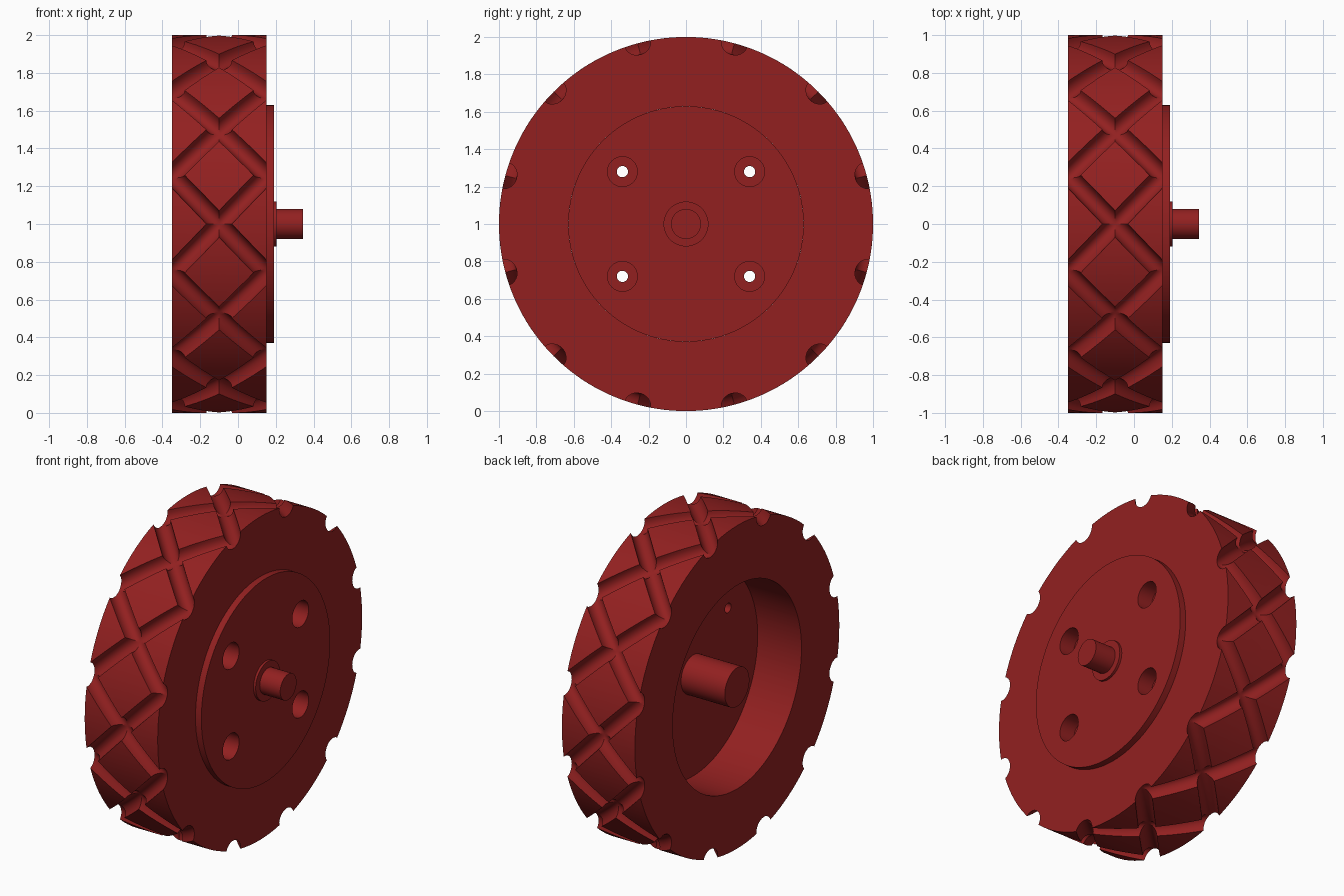
import bpy, bmesh, math

if "Cube" in bpy.data.objects:
    bpy.data.objects.remove(bpy.data.objects["Cube"])

red = bpy.data.materials.new("dark_red")
red.diffuse_color = (0.29, 0.0145, 0.0145, 1)
red.use_nodes = True
red.node_tree.nodes["Principled BSDF"].inputs["Base Color"].default_value = red.diffuse_color
CZ = 1.0          # height of the wheel axis
MID = -0.10       # middle of the tyre along x
HALF = 0.25       # half width of the tyre
BORE = 0.63       # inner radius of the tyre


def make_object(name, bm):
    bmesh.ops.recalc_face_normals(bm, faces=bm.faces)
    mesh = bpy.data.meshes.new(name)
    bm.to_mesh(mesh)
    bm.free()
    mesh.materials.append(red)
    obj = bpy.data.objects.new(name, mesh)
    bpy.context.collection.objects.link(obj)
    return obj


def polar(x, r, a):
    return (x, r * math.cos(a), CZ + r * math.sin(a))


def lathe(name, profile, seg):
    """Revolve (x, radius) points around the wheel axis, with capped ends."""
    bm = bmesh.new()
    rings = [[bm.verts.new(polar(x, r, 2 * math.pi * i / seg)) for i in range(seg)]
             for x, r in profile]
    bm.faces.new(rings[0])
    bm.faces.new(rings[-1])
    for a, b in zip(rings, rings[1:]):
        for i in range(seg):
            j = (i + 1) % seg
            bm.faces.new((a[i], a[j], b[j], b[i]))
    return make_object(name, bm)


def make_tyre():
    """Tread woven on a diagonal grid whose lines follow the two groove directions."""
    m, flat = 6, 8                     # segments per half groove and per block
    n = 2 * m + flat                   # segments per groove spacing
    total = 12 * n                     # twelve grooves each way
    g, depth = 0.27, 0.062             # half groove width (in grid units) and depth

    # one groove spacing: half groove, flat block, half groove
    offs, drop = [], []
    for k in range(n):
        e = min(k, n - k)
        if e <= m:
            phi = math.pi / 2 * e / m
            o, h = g * math.sin(phi), depth * math.cos(phi)
        else:
            o, h = g + (2 - 2 * g) * (e - m) / flat, 0
        offs.append(o if k <= n // 2 else 2 - o)
        drop.append(h)

    def coord(i):
        return 2 * (i // n) + offs[i % n]

    bm = bmesh.new()
    grid = {}
    for i in range(total):
        for d in range(-n, n + 1):
            j = i - d
            p, q = coord(i), coord(j)
            a = math.radians(7.5 * (p + q))
            r = 1 - max(drop[i % n], drop[j % n])
            grid[i, d] = bm.verts.new(polar(MID + HALF * (p - q) / 2, r, a))

    def tri(*corners):
        if all(abs(i - j) <= n for i, j in corners):
            bm.faces.new([grid[i % total, i - j] for i, j in corners])

    for i in range(total):
        for d in range(-n, n + 1):
            j = i - d
            c = ((i, j), (i + 1, j), (i + 1, j + 1), (i, j + 1))
            if (i % n < n // 2) == (j % n < n // 2):
                tri(c[0], c[1], c[2])
                tri(c[0], c[2], c[3])
            else:
                tri(c[0], c[1], c[3])
                tri(c[1], c[2], c[3])

    # side walls and bore, sharing the angles of the tread borders
    inner = {}
    for side in (-1, 1):
        # start index chosen so both borders begin at the same angle
        start = 0 if side < 0 else n
        rim = [grid[(start + k) % total, side * n] for k in range(total)]
        ring = []
        for v in rim:
            a = math.atan2(v.co.z - CZ, v.co.y)
            ring.append(bm.verts.new(polar(MID + side * HALF, BORE, a)))
        for k in range(total):
            l = (k + 1) % total
            bm.faces.new((rim[k], rim[l], ring[l], ring[k]))
        inner[side] = ring
    for k in range(total):
        l = (k + 1) % total
        bm.faces.new((inner[-1][k], inner[-1][l], inner[1][l], inner[1][k]))
    return make_object("tyre", bm)


def cut(obj, cutter):
    mod = obj.modifiers.new("cut", 'BOOLEAN')
    mod.operation = 'DIFFERENCE'
    mod.solver = 'EXACT'
    mod.object = cutter
    bpy.context.view_layer.objects.active = obj
    bpy.ops.object.modifier_apply(modifier=mod.name)
    bpy.data.objects.remove(cutter)


def smooth(obj):
    bpy.ops.object.select_all(action='DESELECT')
    obj.select_set(True)
    bpy.context.view_layer.objects.active = obj
    bpy.ops.object.shade_smooth_by_angle(angle=math.radians(30))


# tyre with crossing grooves
tyre = make_tyre()

# hub plate with four stepped bolt holes
plate = lathe("hub_plate", [(-0.05, BORE), (0.19, BORE)], 120)
for sy in (-1, 1):
    for sz in (-1, 1):
        hole = lathe("hole_cutter", [(-0.2, 0.03), (0.09, 0.03), (0.09, 0.08), (0.3, 0.08)], 32)
        hole.location = (0, sy * 0.34, sz * 0.28)
        bpy.context.view_layer.update()
        cut(plate, hole)

# axle: rear boss, front collar and shaft
axle = lathe("axle", [(-0.35, 0.12), (0.205, 0.12), (0.205, 0.08), (0.345, 0.08)], 48)

for part in (tyre, plate, axle):
    smooth(part)
